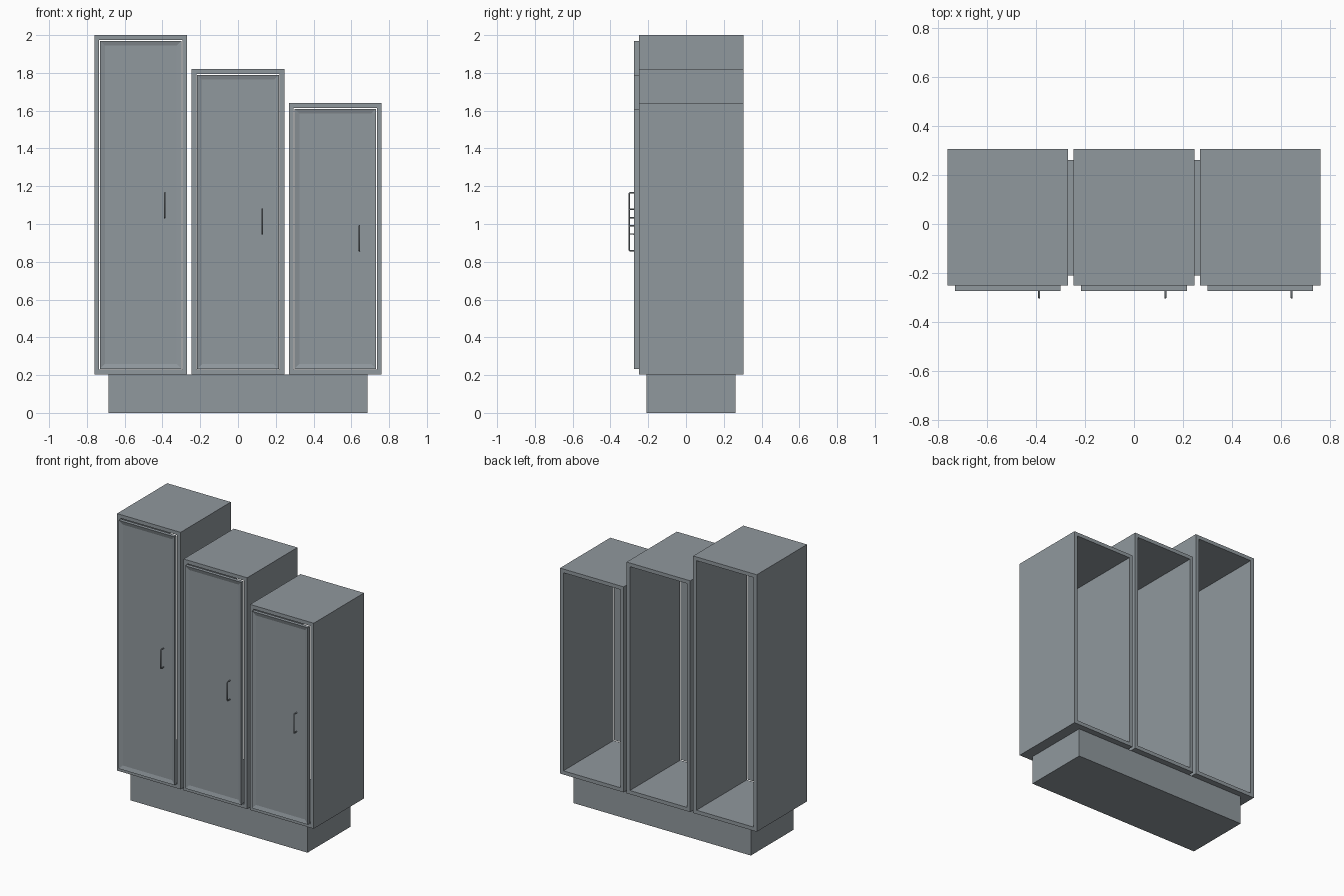
import bpy
import bmesh
from mathutils import Vector

cube = bpy.data.objects.get("Cube")
if cube:
    bpy.data.objects.remove(cube, do_unlink=True)

# Single painted finish
grey = bpy.data.materials.new("blue_grey_paint")
colour = (0.28, 0.315, 0.34, 1)
grey.diffuse_color = colour
grey.use_nodes = True
grey.node_tree.nodes["Principled BSDF"].inputs["Base Color"].default_value = colour


def add_object(name, data):
    obj = bpy.data.objects.new(name, data)
    bpy.context.collection.objects.link(obj)
    data.materials.append(grey)
    return obj


def box(name, low, high, edit=None):
    """Axis-aligned box between two corners, with an optional bmesh edit."""
    low, high = Vector(low), Vector(high)
    bm = bmesh.new()
    bmesh.ops.create_cube(bm, size=1)
    bmesh.ops.scale(bm, vec=high - low, verts=bm.verts)
    bmesh.ops.translate(bm, vec=(low + high) / 2, verts=bm.verts)
    bm.normal_update()
    if edit:
        edit(bm)
    mesh = bpy.data.meshes.new(name)
    bm.to_mesh(mesh)
    bm.free()
    return add_object(name, mesh)


def open_ends(bm):
    ends = [f for f in bm.faces if abs(f.normal.y) > 0.9]
    bmesh.ops.delete(bm, geom=ends, context='FACES_ONLY')


def recess_panel(bm):
    front = [f for f in bm.faces if f.normal.y < -0.9]
    bmesh.ops.inset_region(bm, faces=front, thickness=0.037)
    bmesh.ops.translate(bm, vec=(0, 0.008, 0), verts=front[0].verts)


FLOOR = 0.203
FRONT, BACK = -0.25, 0.305
HALF = 0.246
WALL = 0.026
GAP = 0.004


def handle(name, x, z):
    """Slim bent bar pull."""
    y = FRONT - 0.022
    out = y - 0.029
    h, r = 0.066, 0.004
    path = [(y + 0.002, -h), (out + r, -h), (out, r - h),
            (out, h - r), (out + r, h), (y + 0.002, h)]
    curve = bpy.data.curves.new(name, 'CURVE')
    curve.dimensions = '3D'
    curve.bevel_depth = 0.004
    curve.bevel_resolution = 2
    curve.use_fill_caps = True
    spline = curve.splines.new('POLY')
    spline.points.add(len(path) - 1)
    for point, (py, pz) in zip(spline.points, path):
        point.co = (x, py, z + pz, 1)
    add_object(name, curve)


# Plinth
box("plinth", (-0.685, -0.21, 0), (0.685, 0.262, FLOOR))

# Three stepped cabinets, open at the back
cabinets = (("tall", -0.515, 2.0, 1.10),
            ("middle", 0, 1.82, 1.013),
            ("short", 0.515, 1.64, 0.925))
for label, x, top, grip in cabinets:
    carcass = box(label + "_carcass", (x - HALF, FRONT, FLOOR),
                  (x + HALF, BACK, top), open_ends)
    shell = carcass.modifiers.new("board_thickness", 'SOLIDIFY')
    shell.thickness = WALL
    shell.offset = -1
    shell.use_even_offset = True

    edge = WALL + GAP
    box(label + "_door", (x - HALF + edge, FRONT - 0.024, FLOOR + edge),
        (x + HALF - edge, FRONT, top - edge), recess_panel)
    handle(label + "_handle", x + 0.128, grip)
